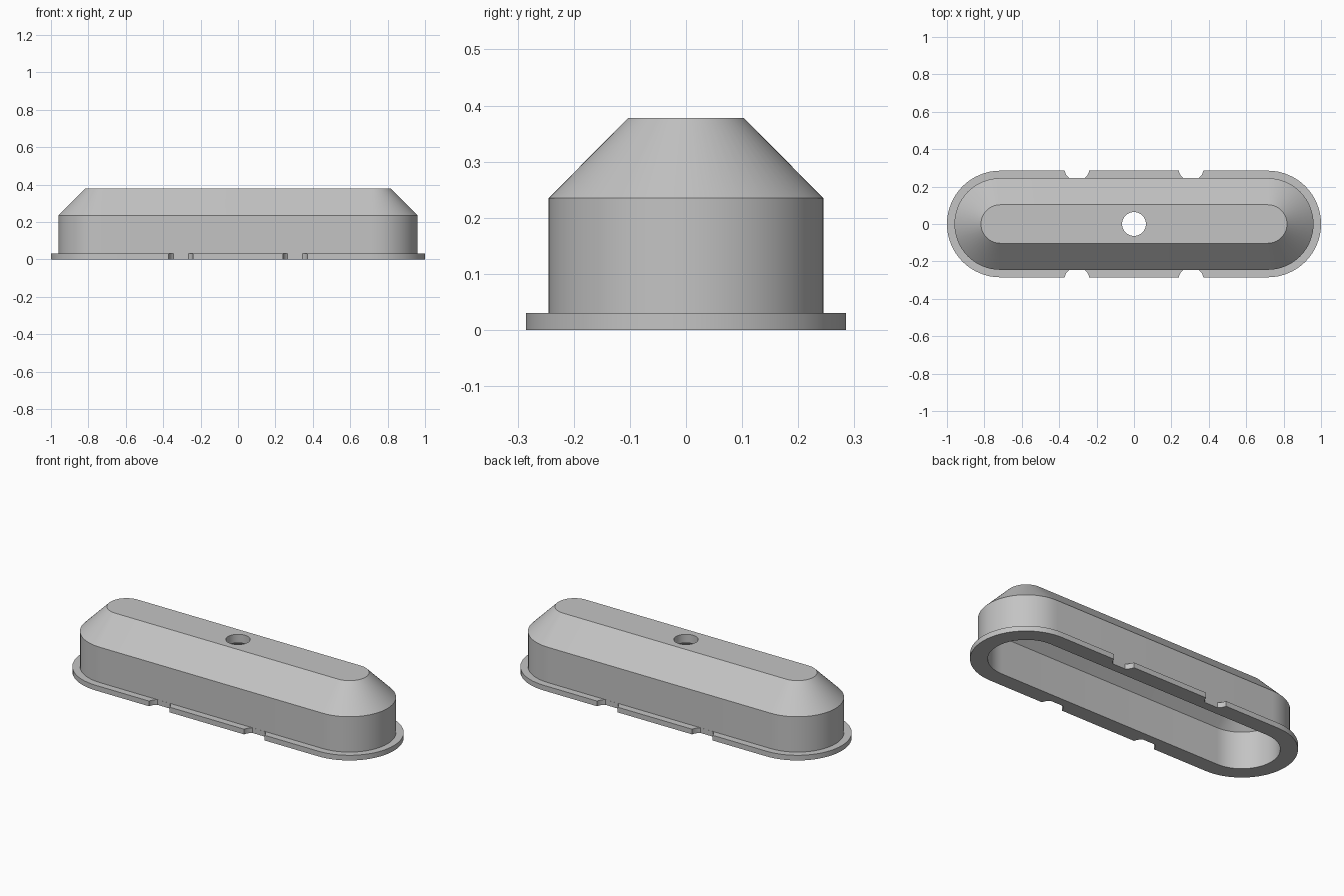
import bpy, bmesh
from math import cos, sin, pi, radians

if "Cube" in bpy.data.objects:
    bpy.data.objects.remove(bpy.data.objects["Cube"])

HALF = 0.715      # half length of the straight sides
SEGMENTS = 32     # segments per rounded end

grey = bpy.data.materials.new("plain grey")
grey.use_nodes = True
grey.diffuse_color = (0.55, 0.55, 0.55, 1)
grey.node_tree.nodes["Principled BSDF"].inputs["Base Color"].default_value = grey.diffuse_color


def stadium(r):
    """Outline of a slot with rounded ends of radius r."""
    pts = []
    for side in (1, -1):
        for i in range(SEGMENTS + 1):
            a = -pi / 2 + pi * i / SEGMENTS
            pts.append((side * (HALF + r * cos(a)), side * r * sin(a)))
    return pts


def circle(r, n=48):
    return [(r * cos(2 * pi * i / n), r * sin(2 * pi * i / n)) for i in range(n)]


def loft(name, sections):
    """Closed solid through a list of (outline, height) sections."""
    bm = bmesh.new()
    rings = [[bm.verts.new((x, y, z)) for x, y in pts] for pts, z in sections]
    for a, b in zip(rings, rings[1:]):
        for i in range(len(a)):
            j = (i + 1) % len(a)
            bm.faces.new((a[i], a[j], b[j], b[i]))
    bm.faces.new(rings[0])
    bm.faces.new(rings[-1])
    bmesh.ops.recalc_face_normals(bm, faces=bm.faces)
    mesh = bpy.data.meshes.new(name)
    bm.to_mesh(mesh)
    bm.free()
    mesh.materials.append(grey)
    obj = bpy.data.objects.new(name, mesh)
    bpy.context.collection.objects.link(obj)
    return obj


# Hollow cover: cavity, rim underside, flange, wall, sloped shoulder, top
profile = [(0.081, 0.328), (0.195, 0.214), (0.195, 0), (0.285, 0),
           (0.285, 0.03), (0.245, 0.03), (0.245, 0.235), (0.103, 0.378)]
cover = loft("cover", [(stadium(r), z) for r, z in profile])

# Cutters: centre hole and four flange notches stopping at the wall
cutters = [loft("hole_cutter", [(circle(0.064), 0.25), (circle(0.064), 0.45)])]
for sx in (-1, 1):
    for sy in (-1, 1):
        outline = [(sx * 0.305 + x, sy * max(y + 0.298, 0.2455))
                   for x, y in circle(0.067)]
        cutters.append(loft("notch_cutter", [(outline, -0.03), (outline, 0.06)]))

bpy.context.view_layer.objects.active = cover
cover.select_set(True)
for cutter in cutters:
    mod = cover.modifiers.new("cut", "BOOLEAN")
    mod.operation = "DIFFERENCE"
    mod.solver = "EXACT"
    mod.object = cutter
    bpy.ops.object.modifier_apply(modifier=mod.name)
    bpy.data.objects.remove(cutter)

bpy.ops.object.shade_smooth_by_angle(angle=radians(25))
